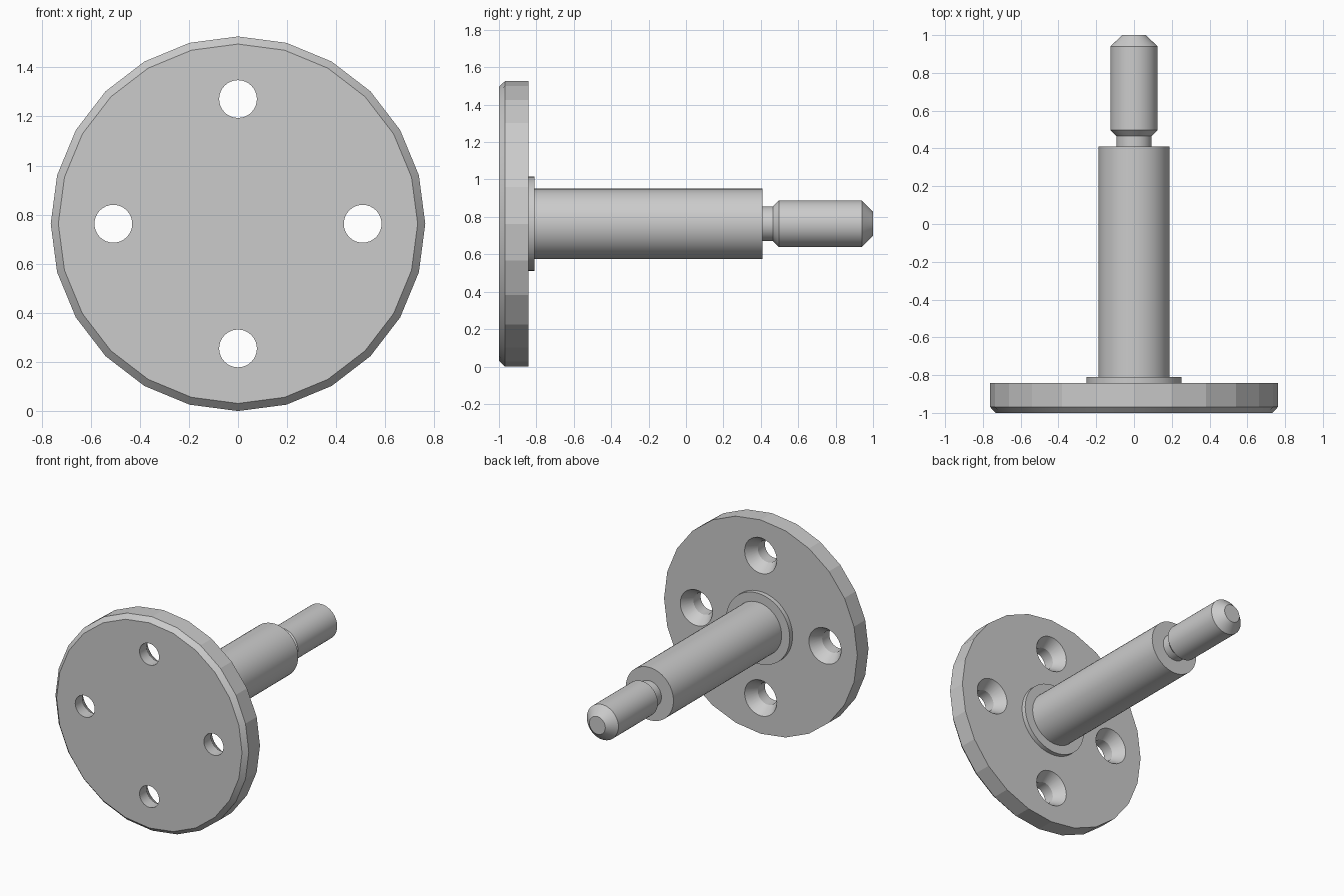
import bpy, bmesh, math

if "Cube" in bpy.data.objects:
    bpy.data.objects.remove(bpy.data.objects["Cube"])

CZ = 0.763  # height of the shaft axis

steel = bpy.data.materials.new("grey steel")
steel.diffuse_color = (0.6, 0.6, 0.6, 1)
steel.use_nodes = True
steel.node_tree.nodes["Principled BSDF"].inputs["Base Color"].default_value = steel.diffuse_color


def lathe(name, profile, sides, x=0.0, z=CZ):
    """Closed solid of (radius, y) rings turned around an axis along y."""
    bm = bmesh.new()
    rings = []
    for r, y in profile:
        rings.append([bm.verts.new((x + r * math.sin(2 * math.pi * i / sides), y,
                                    z + r * math.cos(2 * math.pi * i / sides)))
                      for i in range(sides)])
    for a, b in zip(rings, rings[1:]):
        for i in range(sides):
            j = (i + 1) % sides
            bm.faces.new((a[i], a[j], b[j], b[i]))
    bm.faces.new(rings[0])
    bm.faces.new(rings[-1])
    bmesh.ops.recalc_face_normals(bm, faces=bm.faces)
    mesh = bpy.data.meshes.new(name)
    bm.to_mesh(mesh)
    bm.free()
    mesh.materials.append(steel)
    ob = bpy.data.objects.new(name, mesh)
    bpy.context.collection.objects.link(ob)
    return ob


def activate(ob):
    bpy.ops.object.select_all(action='DESELECT')
    ob.select_set(True)
    bpy.context.view_layer.objects.active = ob


# Flange disc with a chamfered front rim
flange = lathe("flange", [(0.732, -1), (0.763, -0.968), (0.763, -0.842)], 24)

# Four screw holes, countersunk from the back
for k in range(4):
    a = k * math.pi / 2
    cutter = lathe("hole_cutter", [(0.077, -1.1), (0.077, -0.92), (0.127, -0.842), (0.127, -0.8)],
                   32, 0.508 * math.sin(a), CZ + 0.508 * math.cos(a))
    cutter.hide_render = True
    mod = flange.modifiers.new("hole", 'BOOLEAN')
    mod.operation = 'DIFFERENCE'
    mod.solver = 'EXACT'
    mod.object = cutter
    activate(flange)
    bpy.ops.object.modifier_apply(modifier=mod.name)
    bpy.data.objects.remove(cutter)
activate(flange)
bpy.ops.object.shade_smooth_by_angle(angle=math.radians(13))

# Collar, shaft, undercut neck and chamfered end pin
collar = lathe("collar", [(0.252, -0.842), (0.252, -0.81)], 48)
shaft = lathe("shaft", [(0.188, -0.81), (0.188, 0.41)], 48)
pin = lathe("end_pin", [(0.093, 0.41), (0.093, 0.465), (0.125, 0.497),
                        (0.125, 0.94), (0.063, 1.0)], 48)
for ob in (collar, shaft, pin):
    activate(ob)
    bpy.ops.object.shade_smooth_by_angle(angle=math.radians(30))
